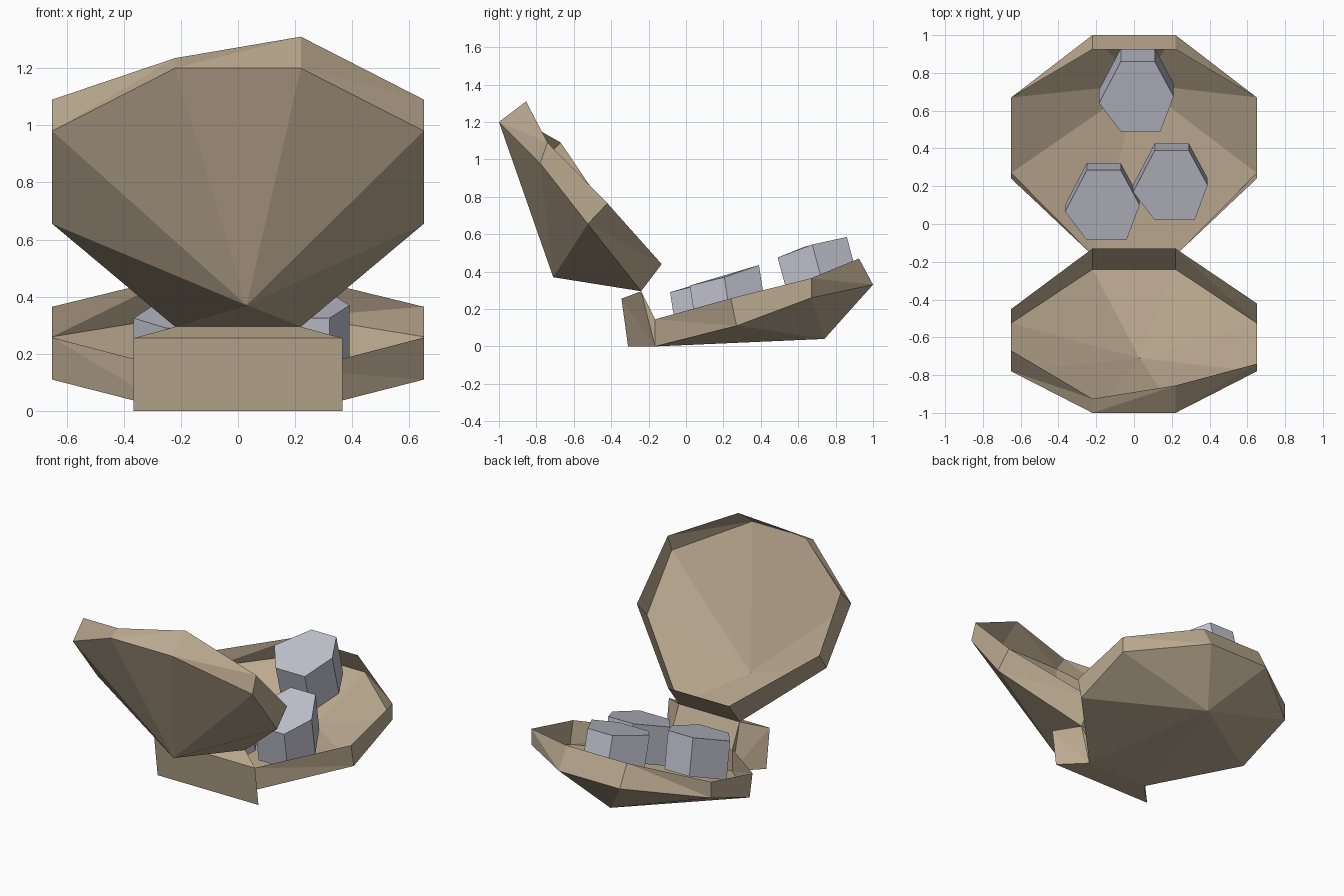
import bpy, bmesh

if "Cube" in bpy.data.objects:
    bpy.data.objects.remove(bpy.data.objects["Cube"])


def material(name, rgb):
    m = bpy.data.materials.new(name)
    m.diffuse_color = (*rgb, 1)
    m.use_nodes = True
    m.node_tree.nodes["Principled BSDF"].inputs["Base Color"].default_value = m.diffuse_color
    return m


def build(name, verts, faces, mat):
    bm = bmesh.new()
    vs = [bm.verts.new(v) for v in verts]
    for f in faces:
        bm.faces.new([vs[i] for i in f])
    bmesh.ops.recalc_face_normals(bm, faces=bm.faces)
    me = bpy.data.meshes.new(name)
    bm.to_mesh(me)
    bm.free()
    me.materials.append(mat)
    ob = bpy.data.objects.new(name, me)
    bpy.context.collection.objects.link(ob)
    return ob


TAN = material("shell_tan", (0.50, 0.40, 0.28))
GREY = material("pearl_grey", (0.54, 0.55, 0.63))
HALF_X = (0.22, 0.65, 0.65, 0.22)


def octagon(right, left=None):
    """Eight rim points from (y, z) pairs, back to front on each side."""
    left = left or right
    return ([(x, *p) for x, p in zip(HALF_X, right)] +
            [(-x, *p) for x, p in reversed(list(zip(HALF_X, left)))])


def shell(name, outer, lip, apex):
    """Single-sheet shallow cone with a raised lip."""
    n = len(outer)
    faces = []
    for i in range(n):
        j = (i + 1) % n
        faces.append((i, j, 2 * n))
        # lip quads split so that they stay flat
        faces += [(i, j, n + j), (i, n + j, n + i)]
    return build(name, outer + lip + [apex], faces, TAN)


# Lower shell
shell("lower_shell",
      octagon([(1.0, .33), (.67, .26), (.27, .11), (-.165, 0)]),
      octagon([(.925, .47), (.67, .365), (.24, .257), (-.165, .145)]),
      (.03, .74, .04))

# Upper shell, with a slightly uneven lip
shell("upper_shell",
      octagon([(-1.0, 1.2), (-.78, .98), (-.525, .655), (-.24, .295)]),
      octagon([(-.855, 1.31), (-.74, 1.09), (-.42, .765), (-.13, .44)],
              [(-.925, 1.235), (-.67, 1.09), (-.45, .765), (-.13, .44)]),
      (.03, -.71, .37))

# Hinge block, mirrored profile across x
half = [(.365, -.31, 0), (.365, -.345, .255), (.22, -.24, .295),
        (.22, -.165, .145), (.22, -.165, 0)]
mirrored = [(-x, y, z) for x, y, z in half]
sides = [(i, (i + 1) % 5, 5 + (i + 1) % 5, 5 + i) for i in (0, 1, 2, 4)]
caps = [(b, b + 1, b + 4) for b in (0, 5)] + \
       [(b + 1, b + 2, b + 4) for b in (0, 5)] + \
       [(b + 2, b + 3, b + 4) for b in (0, 5)]
build("hinge", half + mirrored, sides + caps, TAN)


# Pearls: tilted irregular six-sided prisms
def pearl(name, x, y, z, mid, axis):
    ring = [(-.07, 0, 0), (.14, 0, 0), (.21, .185, mid),
            (.11, .37, .11), (-.07, .37, .11), (-.185, .15, mid - .01)]
    top = [(x + a, y + b, z + c) for a, b, c in ring]
    base = [(a, b + axis[0], c + axis[1]) for a, b, c in top]
    walls = [(i, (i + 1) % 6, 6 + (i + 1) % 6, 6 + i) for i in range(6)]
    build(name, top + base, walls + [tuple(range(6)), tuple(range(6, 12))], GREY)


pearl("pearl_back", 0, .49, .475, .07, (.07, -.26))
pearl("pearl_right", .18, .02, .325, .045, (.037, -.24))
pearl("pearl_left", -.18, -.085, .29, .045, (.037, -.24))
